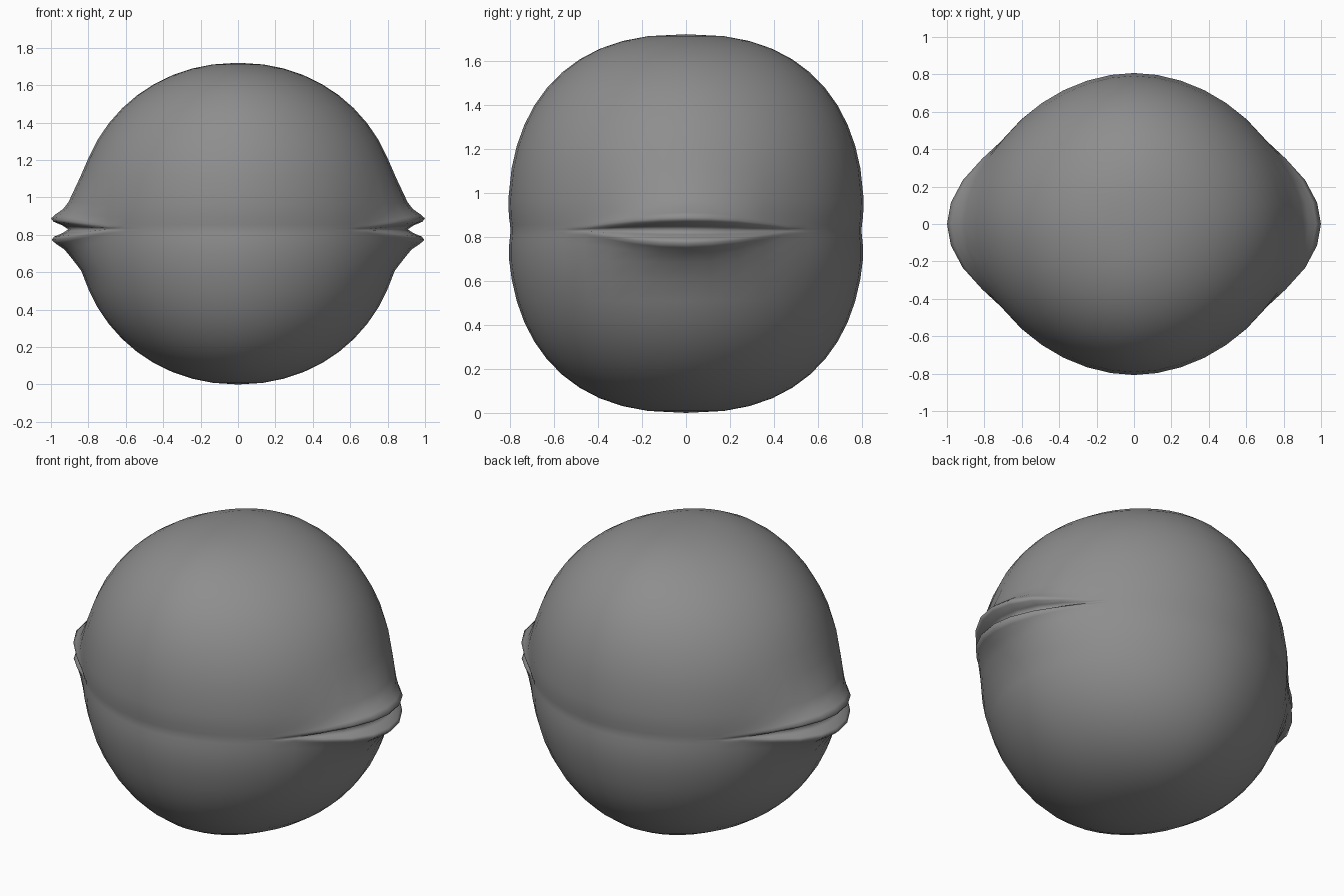
import bpy, bmesh, math

cube = bpy.data.objects.get("Cube")
if cube:
    bpy.data.objects.remove(cube, do_unlink=True)

MID = 0.86        # half height of the body
MOUTH = 0.83      # height of the mouth crease
SEGMENTS = 40

# Lip profile: height from the crease, outward push
LIPS = [(0, 0.04), (0.02, 0.07), (0.04, 0.118), (0.058, 0.132),
        (0.08, 0.108), (0.108, 0.07), (0.145, 0.045)]


def superwidth(f, n):
    return max(0.0, 1 - abs(f) ** n) ** (1 / n)


def point(z, angle, lip=None, push=0.0):
    """Surface point at a height and direction, with the lips pushed out sideways."""
    c, s = math.cos(angle), math.sin(angle)
    y_unit = math.copysign(abs(s) ** 1.05, s)
    y_mid = 0.81 * y_unit
    fade = max(0.0, 1 - (y_mid / 0.43) ** 2)
    if lip is not None:
        # Lips thin out towards the mouth corners
        thin = 0.3 + 0.7 * fade
        blend = min(1.0, max(0.0, (abs(lip) - 0.08) / 0.07))
        z = MOUTH + lip * (thin + (1 - thin) * blend)
    f = (z - MID) / MID
    x = 0.868 * superwidth(f, 2.07) * math.copysign(abs(c) ** 1.05, c)
    y = 0.81 * superwidth(f, 2.4) * y_unit
    y *= 1 - 0.015 * math.exp(-((z - MOUTH) / 0.07) ** 2)
    if abs(c) > 0.3:
        x += math.copysign(push * fade, c)
        # Crease running out past the mouth corners
        if lip == 0:
            x -= math.copysign(0.025 * math.exp(-((abs(y) - 0.33) / 0.1) ** 2), c)
    return x, y, z


# Level list from bottom to top: height, lip offset, lip push
steps = [math.radians(17 + i * 7.2) for i in range(10)]
levels = [(MID - MID * math.sin(t), None, 0.004 if i == 0 else 0)
          for i, t in reversed(list(enumerate(steps)))]
levels += [(0, -d, p) for d, p in reversed(LIPS[1:])]
levels += [(0, d, p) for d, p in LIPS]
levels += [(MID + MID * math.sin(t), None, 0.008 if i == 0 else 0)
           for i, t in enumerate(steps)]

# Body with a pair of lips on each side
bm = bmesh.new()
rings = [[bm.verts.new(point(z, math.tau * k / SEGMENTS, lip, push))
          for k in range(SEGMENTS)] for z, lip, push in levels]
for low, high in zip(rings, rings[1:]):
    for k in range(SEGMENTS):
        n = (k + 1) % SEGMENTS
        bm.faces.new((low[k], low[n], high[n], high[k]))
for ring, z in ((rings[0], 0.0), (rings[-1], 2 * MID)):
    pole = bm.verts.new((0, 0, z))
    for k in range(SEGMENTS):
        bm.faces.new((ring[k], ring[(k + 1) % SEGMENTS], pole))
bmesh.ops.recalc_face_normals(bm, faces=bm.faces)
for face in bm.faces:
    face.smooth = True

mesh = bpy.data.meshes.new("round_body")
bm.to_mesh(mesh)
bm.free()
body = bpy.data.objects.new("round_body", mesh)
bpy.context.collection.objects.link(body)

# Plain grey
grey = bpy.data.materials.new("plain_grey")
grey.use_nodes = True
colour = (0.27, 0.27, 0.27, 1)
grey.diffuse_color = colour
grey.node_tree.nodes["Principled BSDF"].inputs["Base Color"].default_value = colour
mesh.materials.append(grey)
